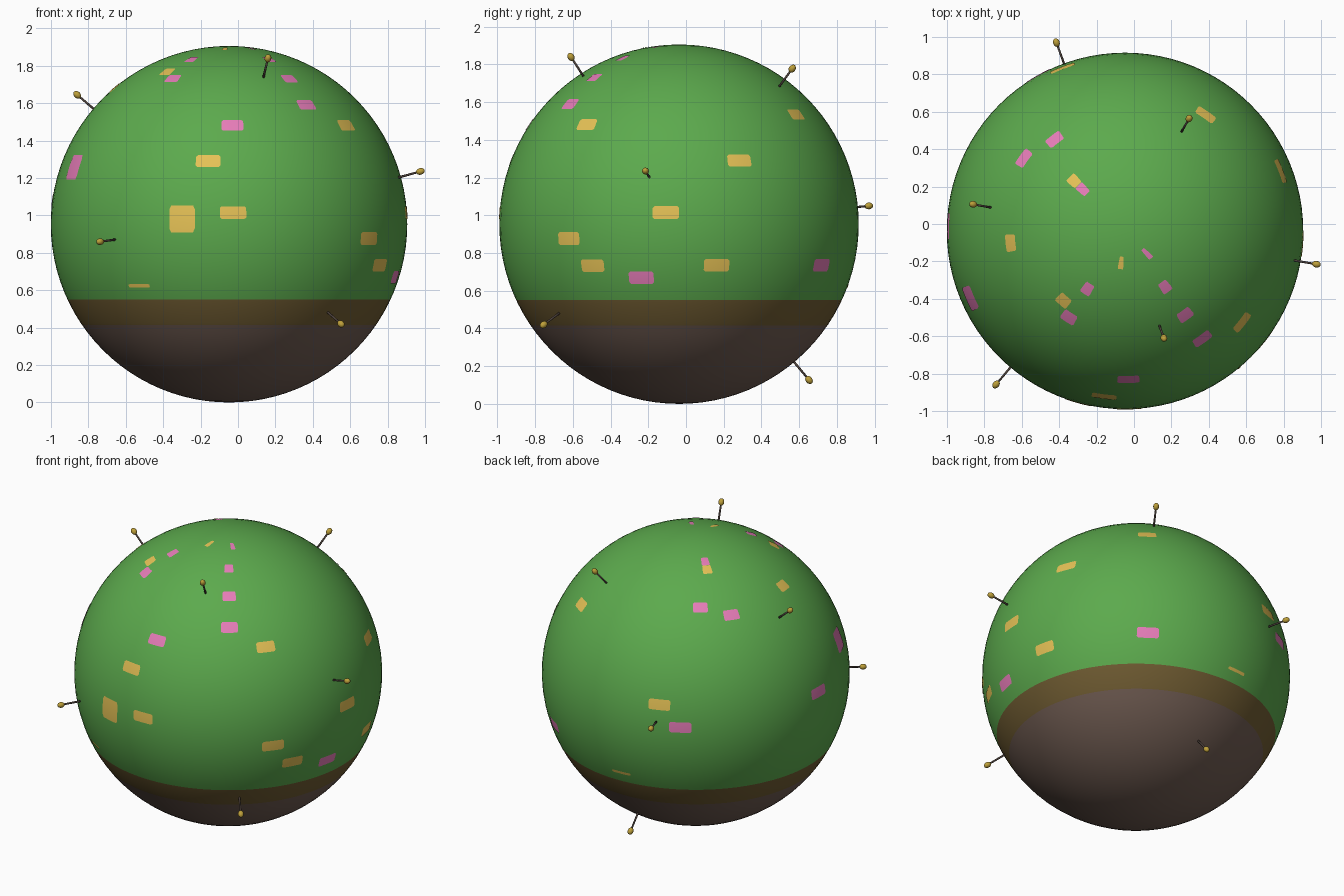
import bpy, bmesh, math
from mathutils import Vector

if "Cube" in bpy.data.objects:
    bpy.data.objects.remove(bpy.data.objects["Cube"])

R = 0.953
C = Vector((-0.048, -0.037, R))


def srgb(r, g, b):
    lin = lambda c: c / 12.92 if c <= 0.04045 else ((c + 0.055) / 1.055) ** 2.4
    return (lin(r / 255), lin(g / 255), lin(b / 255), 1)


def material(name, *rgb):
    m = bpy.data.materials.new(name)
    m.diffuse_color = srgb(*rgb)
    m.use_nodes = True
    m.node_tree.nodes["Principled BSDF"].inputs["Base Color"].default_value = m.diffuse_color
    return m


GREEN = material("leaf green", 92, 170, 77)
OLIVE = material("olive brown", 112, 92, 50)
BROWN = material("soil brown", 112, 92, 82)
PINK = material("pink", 230, 124, 184)
YELLOW = material("yellow", 230, 194, 86)
STEM = material("dark stem", 78, 66, 60)
GOLD = material("gold", 190, 160, 58)


def finish(bm, name, mats):
    me = bpy.data.meshes.new(name)
    bmesh.ops.recalc_face_normals(bm, faces=bm.faces)
    for f in bm.faces:
        f.smooth = True
    bm.to_mesh(me)
    bm.free()
    ob = bpy.data.objects.new(name, me)
    bpy.context.collection.objects.link(ob)
    for m in mats:
        me.materials.append(m)
    return ob


def on_ball(lon, lat, r=R):
    a, b = math.radians(lon), math.radians(lat)
    return C + r * Vector((math.cos(b) * math.cos(a), math.cos(b) * math.sin(a), math.sin(b)))


# Ball: cut at two heights into grass, transition band and soil
bm = bmesh.new()
bmesh.ops.create_uvsphere(bm, u_segments=96, v_segments=48, radius=R)
bmesh.ops.translate(bm, verts=bm.verts, vec=C)
BAND_TOP, BAND_LOW = 0.55, 0.415
for z in (BAND_TOP, BAND_LOW):
    bmesh.ops.bisect_plane(bm, geom=bm.verts[:] + bm.edges[:] + bm.faces[:],
                           plane_co=(0, 0, z), plane_no=(0, 0, 1))
for f in bm.faces:
    z = f.calc_center_median().z
    f.material_index = 0 if z > BAND_TOP else 1 if z > BAND_LOW else 2
finish(bm, "ball", (GREEN, OLIVE, BROWN))


# Flower patches: curved plates with clipped corners (longitude, latitude, height in degrees)
def patches(name, mat, spots):
    bm = bmesh.new()
    us = (-1, -0.86, -0.43, 0, 0.43, 0.86, 1)
    vs = (-1, -0.72, 0, 0.72, 1)
    for lon, lat, *rest in spots:
        h = rest[0] if rest else 4.1
        grid = {}
        for i, u in enumerate(us):
            for j, v in enumerate(vs):
                if abs(u) < 1 or abs(v) < 1:
                    grid[i, j] = bm.verts.new(on_ball(lon + u * 4.25, lat + v * h / 2, R + 0.002))
        for i in range(len(us) - 1):
            for j in range(len(vs) - 1):
                keys = ((i, j), (i + 1, j), (i + 1, j + 1), (i, j + 1))
                bm.faces.new([grid[k] for k in keys if k in grid])
    finish(bm, name, (mat,))


patches("pink_flowers", PINK, [
    (-88.7, 33.6), (-12.7, -17.3), (54.5, -13.2), (-54.4, 41.9), (-54.4, 54.6),
    (-54.4, 67.3), (-46, 79.8), (-123, 67.2), (-123, 54.7), (144.3, 45.7),
    (127.6, 49.7), (135.5, 70.6), (119.2, 3.7), (178.5, 7.6), (-156.5, 18.6, 8.3)])
patches("yellow_flowers", YELLOW, [
    (-97.2, 20.7), (-105.3, 1.7, 8.6), (-88.7, 3.7), (-38, -4.6), (-29.6, -13.3),
    (-4.2, 3.7), (12.4, -13.2), (21, 20.7), (55.2, 37.6), (-38, 33.6),
    (-97, 79.6), (-131.5, 58.6), (-174, 49.8), (135.6, 66.4), (111, 12),
    (94, -20.2, 1.2), (-122.5, -20.2, 1.2)])

# Pins: radial stems with egg-shaped heads
PINS = [(-.812, .142, .692), (.208, -.573, .887), (1.023, -.178, .282), (-.687, -.818, -.093),
        (.598, -.718, -.533), (.343, .602, .827), (-.367, 1.007, .097), (.01, .687, -.823)]
stems, heads = bmesh.new(), bmesh.new()
for p in PINS:
    d = Vector(p).normalized()
    rot = d.to_track_quat('Z', 'Y').to_matrix().to_4x4()
    s = bmesh.ops.create_cone(stems, cap_ends=True, segments=10, radius1=0.0065,
                              radius2=0.0055, depth=0.14)["verts"]
    bmesh.ops.transform(stems, matrix=rot, verts=s)
    bmesh.ops.translate(stems, verts=s, vec=C + d * (R + 0.05))
    h = bmesh.ops.create_uvsphere(heads, u_segments=14, v_segments=8, radius=0.018)["verts"]
    bmesh.ops.scale(heads, verts=h, vec=(1, 1, 1.3))
    bmesh.ops.transform(heads, matrix=rot, verts=h)
    bmesh.ops.translate(heads, verts=h, vec=C + d * 1.076)
finish(stems, "pin_stems", (STEM,))
finish(heads, "pin_heads", (GOLD,))
